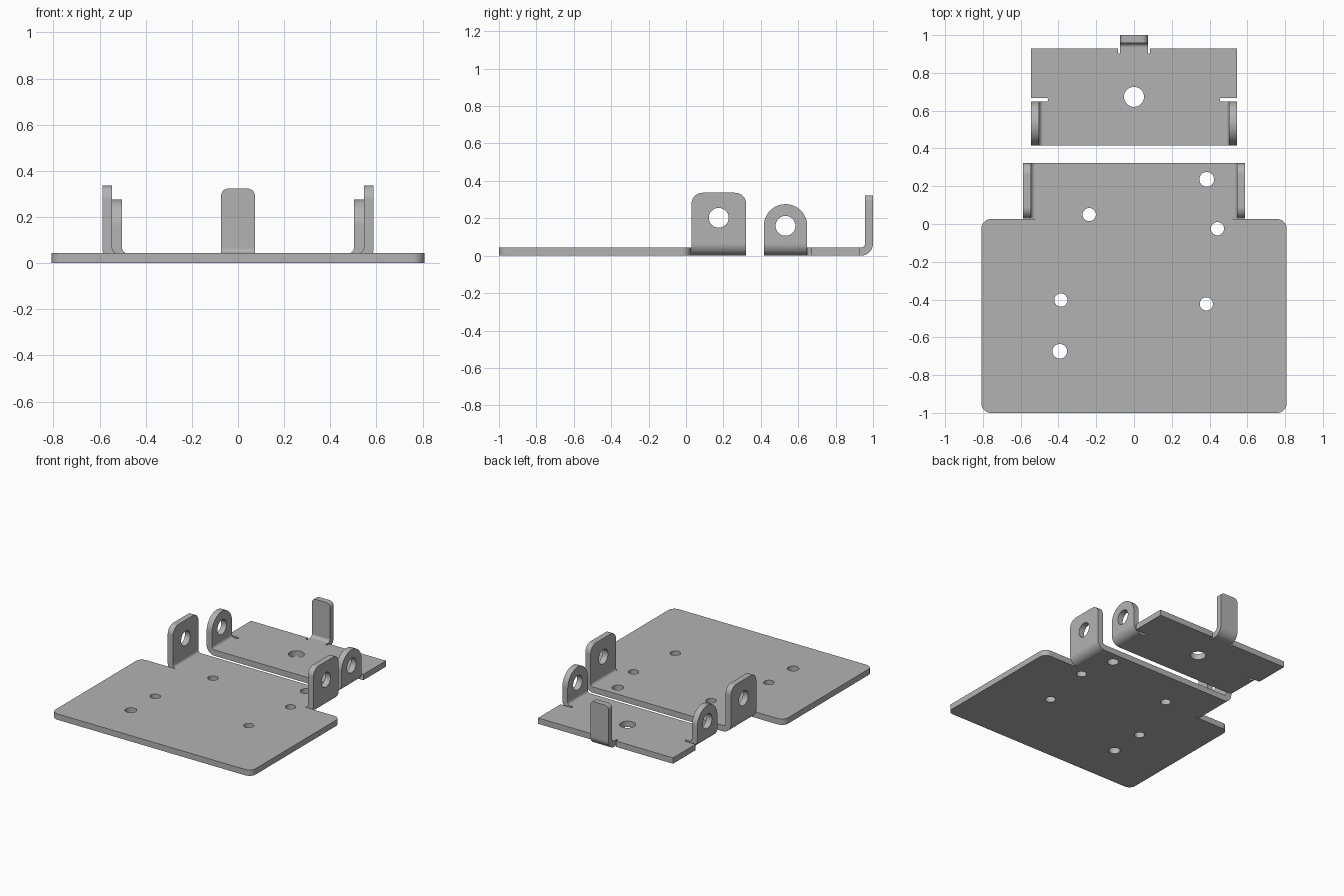
import bpy, bmesh
from math import sin, cos, pi
from mathutils import Vector

if "Cube" in bpy.data.objects:
    bpy.data.objects.remove(bpy.data.objects["Cube"], do_unlink=True)

THICK = 0.043                         # sheet thickness
R_OUT = 0.065                         # outer bend radius
ARC = (R_OUT - THICK / 2) * pi / 2    # flat length used up by a bend
STEPS = 8                             # facets per bend

steel = bpy.data.materials.new("grey_steel")
steel.use_nodes = True
grey = (0.45, 0.45, 0.45, 1)
steel.diffuse_color = grey
steel.node_tree.nodes["Principled BSDF"].inputs["Base Color"].default_value = grey


def mirrored(half):
    """Close a right-hand half outline with its mirror image."""
    return half + [(-p[0], *p[1:]) for p in reversed(half)]


def filleted(corners):
    """Round each square corner given as (x, y, radius)."""
    pts = []
    for i, (x, y, r) in enumerate(corners):
        p = Vector((x, y))
        if r == 0:
            pts.append(p)
            continue
        a = (Vector(corners[i - 1][:2]) - p).normalized()
        b = (Vector(corners[(i + 1) % len(corners)][:2]) - p).normalized()
        c = p + (a + b) * r
        n = 10
        for k in range(n + 1):
            t = pi / 2 * k / n
            pts.append(c - b * r * cos(t) - a * r * sin(t))
    return pts


def circle(x, y, r, n=32):
    return [Vector((x + r * cos(2 * pi * k / n), y + r * sin(2 * pi * k / n))) for k in range(n)]


def fold(bm, axis, sign, start, in_flap):
    """Fold a flap of the flat sheet upward by a quarter turn."""
    normal = Vector((0, 0, 0))
    normal[axis] = sign
    for k in range(STEPS + 1):
        bmesh.ops.bisect_plane(bm, geom=bm.verts[:] + bm.edges[:] + bm.faces[:], dist=1e-6,
                               plane_co=normal * (start + ARC * k / STEPS), plane_no=normal)
    for v in bm.verts:
        u = v.co[axis] * sign - start
        if u <= 0 or not in_flap(v.co):
            continue
        r = R_OUT - v.co.z
        turn = min(u / ARC, 1) * pi / 2
        v.co[axis] = sign * (start + r * sin(turn))
        v.co.z = R_OUT - r * cos(turn) + max(u - ARC, 0)


def sheet_part(name, outline, holes, folds):
    """Cut a flat pattern, give it thickness and fold its flaps."""
    bm = bmesh.new()
    for loop in [filleted(outline)] + [circle(*h) for h in holes]:
        vs = [bm.verts.new((p.x, p.y, 0)) for p in loop]
        for i, v in enumerate(vs):
            bm.edges.new((vs[i - 1], v))
    bmesh.ops.triangle_fill(bm, edges=bm.edges[:], normal=(0, 0, 1))
    top = bmesh.ops.extrude_face_region(bm, geom=bm.faces[:])["geom"]
    bmesh.ops.translate(bm, vec=(0, 0, THICK),
                        verts=[g for g in top if isinstance(g, bmesh.types.BMVert)])
    bmesh.ops.recalc_face_normals(bm, faces=bm.faces[:])
    for f in folds:
        fold(bm, *f)
    mesh = bpy.data.meshes.new(name)
    bm.to_mesh(mesh)
    bm.free()
    mesh.materials.append(steel)
    obj = bpy.data.objects.new(name, mesh)
    bpy.context.collection.objects.link(obj)
    bpy.ops.object.select_all(action="DESELECT")
    obj.select_set(True)
    bpy.context.view_layer.objects.active = obj
    bpy.ops.object.shade_smooth_by_angle(angle=pi / 6)
    mod = obj.modifiers.new("flat_normals", "WEIGHTED_NORMAL")
    mod.keep_sharp = True
    return obj


# Large mounting plate with two square hinge ears
ear = 0.523
ear_tip = ear + 0.34
base_outline = mirrored([
    (0.808, -1, 0.05), (0.808, 0.026, 0.05), (ear, 0.026, 0), (ear, 0.029, 0),
    (ear_tip, 0.029, 0.06), (ear_tip, 0.322, 0.06)])
base_holes = [(0.385, 0.236, 0.039), (-0.237, 0.05, 0.035), (0.442, -0.025, 0.035),
              (-0.387, -0.403, 0.035), (0.383, -0.423, 0.035), (-0.393, -0.674, 0.039)]
base_holes += [(s * (ear + 0.206), 0.175, 0.053) for s in (1, -1)]
sheet_part("mounting_plate", base_outline, base_holes,
           [(0, s, ear, lambda co: co.y > 0.0275) for s in (1, -1)])

# Small hinged plate with two round ears, relief slots and a back tab
lug = 0.48
lug_tip = lug + 0.279
tab = 0.935
flap_outline = mirrored([
    (lug_tip, 0.416, 0.1159), (lug_tip, 0.648, 0.1159),
    (0.455, 0.648, 0.009), (0.455, 0.668, 0.009), (0.545, 0.668, 0), (0.545, 0.928, 0),
    (0.085, 0.928, 0), (0.085, 0.903, 0.004), (0.073, 0.903, 0.004),
    (0.073, tab + 0.326, 0.03)])
flap_holes = [(0, 0.673, 0.053)] + [(s * (lug + 0.163), 0.532, 0.053) for s in (1, -1)]
flap_folds = [(0, s, lug, lambda co: co.y < 0.655) for s in (1, -1)]
flap_folds.append((1, 1, tab, lambda co: abs(co.x) < 0.08))
sheet_part("hinged_plate", flap_outline, flap_holes, flap_folds)
